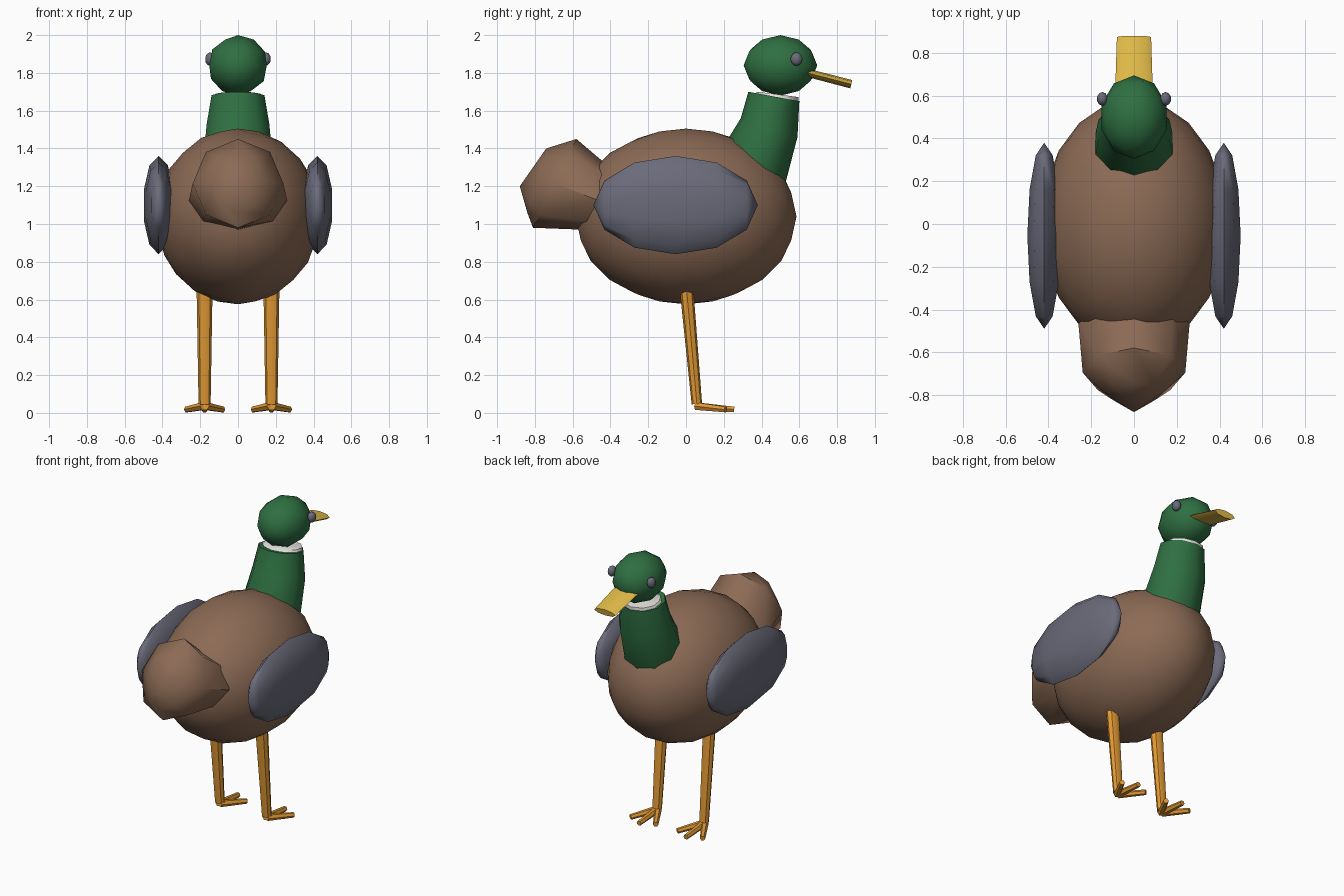
import bpy, bmesh, math
from mathutils import Vector, Matrix

if "Cube" in bpy.data.objects:
    bpy.data.objects.remove(bpy.data.objects["Cube"])


def material(name, rgb):
    m = bpy.data.materials.new(name)
    m.diffuse_color = (*rgb, 1)
    m.use_nodes = True
    m.node_tree.nodes["Principled BSDF"].inputs["Base Color"].default_value = m.diffuse_color
    return m


BROWN = material("brown", (0.26, 0.145, 0.09))
GREEN = material("green", (0.028, 0.16, 0.054))
SLATE = material("slate", (0.145, 0.145, 0.195))
ORANGE = material("orange", (0.76, 0.32, 0.035))
YELLOW = material("yellow", (0.76, 0.50, 0.065))
WHITE = material("white", (0.85, 0.83, 0.80))


def finish(name, bm, mat, angle=40):
    bmesh.ops.remove_doubles(bm, verts=bm.verts, dist=0.0005)
    bmesh.ops.recalc_face_normals(bm, faces=bm.faces)
    me = bpy.data.meshes.new(name)
    bm.to_mesh(me)
    bm.free()
    me.materials.append(mat)
    me.shade_smooth()
    me.set_sharp_from_angle(angle=math.radians(angle))
    ob = bpy.data.objects.new(name, me)
    bpy.context.collection.objects.link(ob)
    return ob


def ball(name, mat, centre, radii, sub):
    bm = bmesh.new()
    bmesh.ops.create_icosphere(bm, subdivisions=sub, radius=1,
                               matrix=Matrix.LocRotScale(Vector(centre), None, Vector(radii)))
    return finish(name, bm, mat, 60)


def ring(top, bottom, half, n, x=0):
    """Ellipse of n points spanning two (y, z) points, with half width along x."""
    t, b = Vector((x, *top)), Vector((x, *bottom))
    c, u = (t + b) / 2, (t - b) / 2
    return [c + u * math.cos(a) + Vector((half * math.sin(a), 0, 0))
            for a in (2 * math.pi * i / n for i in range(n))]


def skin(bm, rings):
    vs = [[bm.verts.new(p) for p in r] for r in rings]
    n = len(vs[0])
    for a, b in zip(vs, vs[1:]):
        for i in range(n):
            bm.faces.new((a[i], a[(i + 1) % n], b[(i + 1) % n], b[i]))
    bm.faces.new(vs[0][::-1])
    bm.faces.new(vs[-1])


def loft(name, mat, rings, angle=40):
    bm = bmesh.new()
    skin(bm, rings)
    return finish(name, bm, mat, angle)


def tube(bm, a, b, ra, rb, n=6):
    a, b = Vector(a), Vector(b)
    q = (b - a).to_track_quat('Z', 'Y')
    skin(bm, [[p + q @ Vector((r * math.cos(2 * math.pi * i / n), r * math.sin(2 * math.pi * i / n), 0))
               for i in range(n)] for p, r in ((a, ra), (b, rb))])


# Body and head
ball("body", BROWN, (0, 0, 1.04), (0.435, 0.585, 0.465), 3)
ball("head", GREEN, (0, 0.50, 1.84), (0.16, 0.195, 0.16), 2)

# Tail: blunt faceted cup ending in a point
loft("tail", BROWN, [ring((-0.38, 1.28), (-0.55, 0.97), 0.26, 8),
                     ring((-0.58, 1.45), (-0.81, 0.98), 0.24, 8),
                     ring((-0.74, 1.40), (-0.84, 1.06), 0.135, 8),
                     ring((-0.88, 1.20), (-0.88, 1.20), 0, 8)], 50)

# Neck with a white collar under the head
loft("neck", GREEN, [ring((0.20, 1.22), (0.44, 1.06), 0.18, 10),
                     ring((0.21, 1.43), (0.53, 1.23), 0.19, 10),
                     ring((0.29, 1.56), (0.59, 1.46), 0.175, 10),
                     ring((0.33, 1.70), (0.60, 1.65), 0.147, 10)])
loft("collar", WHITE, [ring((0.36, 1.69), (0.595, 1.648), 0.135, 10),
                       ring((0.38, 1.70), (0.595, 1.672), 0.125, 10)])

# Beak: flat, slightly narrowing, sloping down
loft("beak", YELLOW, [ring((0.58, 1.838), (0.575, 1.795), 0.09, 8),
                      ring((0.66, 1.818), (0.65, 1.776), 0.087, 8),
                      ring((0.88, 1.762), (0.87, 1.718), 0.08, 8)])

for side, s in (("left", -1), ("right", 1)):
    # Eye
    ball(side + "_eye", SLATE, (s * 0.148, 0.585, 1.873), (0.026, 0.032, 0.036), 2)

    # Wing: flattened sphere with its poles fore and aft
    bm = bmesh.new()
    bmesh.ops.create_uvsphere(bm, u_segments=10, v_segments=6, radius=1,
                              matrix=Matrix.Rotation(math.pi / 2, 4, 'X'))
    bmesh.ops.transform(bm, verts=bm.verts, matrix=Matrix.LocRotScale(
        Vector((s * 0.42, -0.055, 1.10)), None, Vector((0.083, 0.435, 0.26))))
    finish(side + "_wing", bm, SLATE, 60)

    # Leg
    x = s * 0.177
    loft(side + "_leg", ORANGE, [ring((-0.032, 0.64), (0.04, 0.645), 0.042, 8, x),
                                 ring((0.03, 0.045), (0.085, 0.05), 0.032, 8, x)])

    # Foot with three spread toes
    bm = bmesh.new()
    for dx, y in ((-0.095, 0.21), (0, 0.255), (0.095, 0.21)):
        tube(bm, (x + dx * 0.05, 0.055, 0.036), (x + dx, y, 0.018), 0.023, 0.017)
    finish(side + "_foot", bm, ORANGE)
